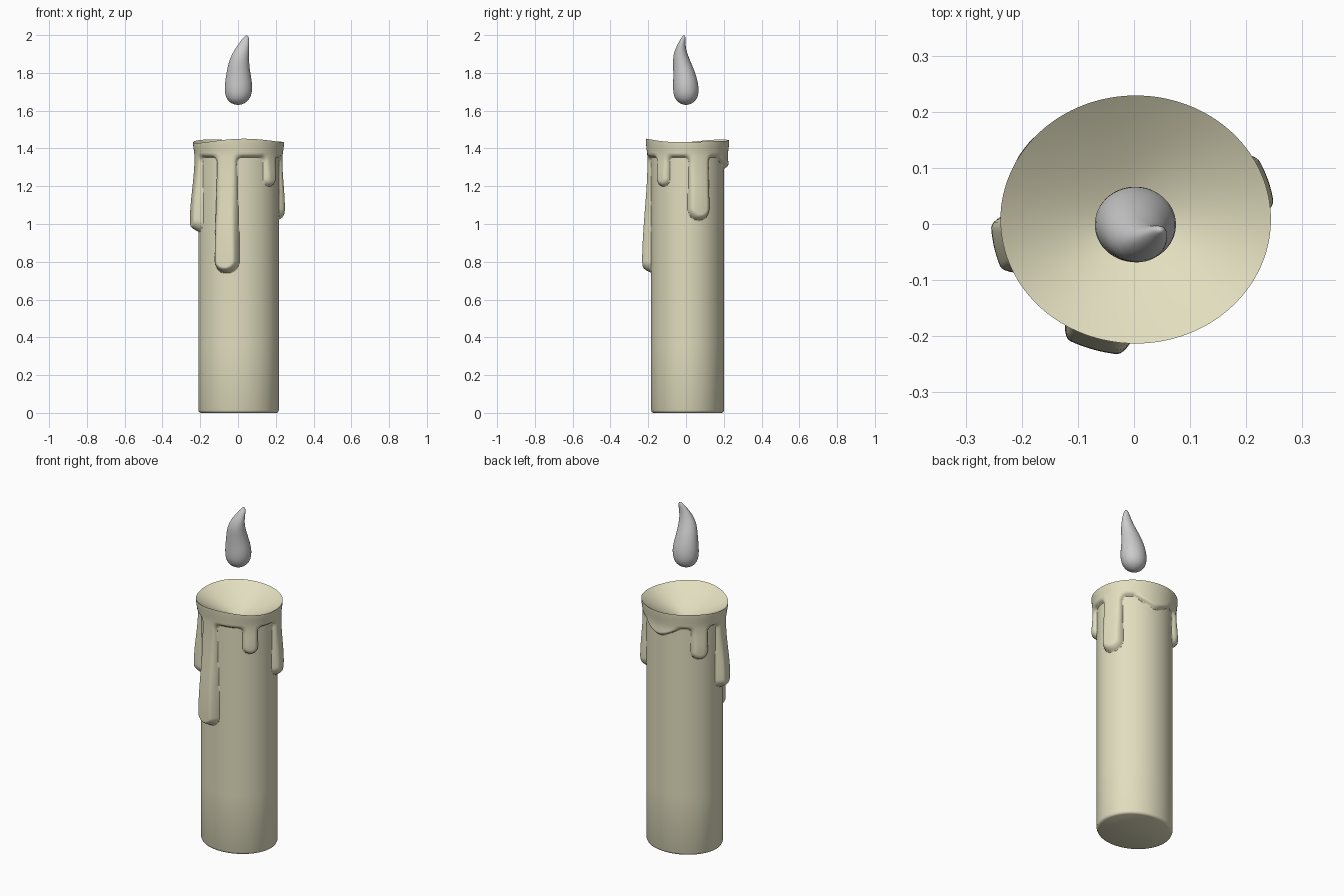
import bpy, bmesh, math
from math import sin, cos, pi, sqrt, radians

if "Cube" in bpy.data.objects:
    bpy.data.objects.remove(bpy.data.objects["Cube"])

WAX_R = 0.205        # mean radius, turns angles into arc lengths
EDGE_Z = 1.355       # underside of the melted collar
RIM_Z = 1.44

# drips: angle, half width at top, half width at bulb, bottom z, extra thickness at bulb
DRIPS = [
    (253, 0.052, 0.064, 0.74, 0.028),
    (-41, 0.040, 0.042, 1.20, 0.006),
    (18, 0.056, 0.062, 1.02, 0.014),
    (145, 0.046, 0.048, 1.17, 0.008),
    (192, 0.052, 0.060, 0.96, 0.024),
    (84, 0.100, 0.060, 1.295, 0.004),
]


def clamp(v):
    return max(0.0, min(1.0, v))


def smooth(v):
    v = clamp(v)
    return v * v * (3 - 2 * v)


def smax(a, b, k=0.035):
    h = max(k - abs(a - b), 0) / k
    return max(a, b) + h * h * k * 0.25


def wax_thickness(a, z):
    """Raised wax: collar joined softly with rounded drips."""
    d = z - EDGE_Z
    extra = 0
    for deg, w_top, w_bot, bottom, bulge in DRIPS:
        s = ((a - radians(deg) + pi) % (2 * pi) - pi) * WAX_R
        end = bottom + w_bot
        t = smooth((EDGE_Z - z) / max(EDGE_Z - end, 0.05))
        w = w_top + (w_bot - w_top) * t
        di = w - math.hypot(s, min(0, z - end))
        d = smax(d, di)
        extra += bulge * t * smooth(di / 0.03)
    if d <= 0:
        return 0
    e = 1 - min(d / 0.022, 1)
    return 0.021 * sqrt(1 - e * e) + extra


def rim_height(a):
    return RIM_Z + 0.008 * cos(2 * a + radians(150)) + 0.004 * sin(3 * a)


def ring_mesh(name, rings, closed_ends, mat=None):
    """Skin a stack of equal rings and close both ends with a fan."""
    bm = bmesh.new()
    rows = [[bm.verts.new(p) for p in r] for r in rings]
    n = len(rows[0])
    for r0, r1 in zip(rows, rows[1:]):
        for i in range(n):
            j = (i + 1) % n
            bm.faces.new((r0[i], r0[j], r1[j], r1[i]))
    lo, hi = (bm.verts.new(p) for p in closed_ends)
    for i in range(n):
        j = (i + 1) % n
        bm.faces.new((lo, rows[0][j], rows[0][i]))
        bm.faces.new((hi, rows[-1][i], rows[-1][j]))
    me = bpy.data.meshes.new(name)
    bm.to_mesh(me)
    bm.free()
    ob = bpy.data.objects.new(name, me)
    bpy.context.collection.objects.link(ob)
    if mat:
        me.materials.append(mat)
    bpy.ops.object.select_all(action='DESELECT')
    ob.select_set(True)
    bpy.context.view_layer.objects.active = ob
    bpy.ops.object.shade_smooth_by_angle(angle=radians(50))
    return ob


# candle body with melted collar, drips and hollow top
N = 300
angles = [2 * pi * i / N for i in range(N)]


def body_point(a, z, offset):
    return (0.003 + (0.213 + offset) * cos(a), 0.008 + (0.193 + offset) * sin(a), z)


rings = [[body_point(a, z, o) for a in angles]
         for z, o in ((0, -0.012), (0.004, -0.004), (0.014, 0), (0.35, 0))]
ROWS = 150
for k in range(ROWS + 1):
    z = 0.70 + (RIM_Z - 0.70) * k / ROWS
    up = smooth((z - 1.36) / (RIM_Z - 1.36))
    rings.append([body_point(a, z + (rim_height(a) - RIM_Z) * up,
                             wax_thickness(a, z) + 0.007 * up) for a in angles])
rim = rings[-1]
DEPTH = 0.11
for f in (0.985, 0.93, 0.85, 0.75, 0.65, 0.55, 0.45, 0.35, 0.25, 0.16, 0.08):
    drop = DEPTH * (1 - f ** 1.4)
    rings.append([(0.004 + (x - 0.004) * f, 0.01 + (y - 0.01) * f,
                   RIM_Z + (z - RIM_Z) * f - drop) for x, y, z in rim])

wax = bpy.data.materials.new("wax")
wax.diffuse_color = (0.76, 0.73, 0.52, 1)
wax.use_nodes = True
wax.node_tree.nodes["Principled BSDF"].inputs["Base Color"].default_value = wax.diffuse_color
ring_mesh("candle_body", rings, ((0.003, 0.008, 0), (0.004, 0.01, RIM_Z - DEPTH)), wax)

# flame: curling teardrop, sections are z, centre x, centre y, radius x, radius y
FLAME = [
    (1.633, 0, 0, 0.022, 0.021), (1.645, 0, 0, 0.045, 0.043),
    (1.665, 0.001, 0, 0.063, 0.060), (1.70, 0.002, 0, 0.074, 0.069),
    (1.75, 0.003, -0.002, 0.072, 0.066), (1.80, 0.002, -0.009, 0.063, 0.058),
    (1.85, 0.004, -0.020, 0.055, 0.049), (1.90, 0.012, -0.031, 0.045, 0.037),
    (1.95, 0.030, -0.025, 0.030, 0.021), (1.98, 0.041, -0.015, 0.018, 0.013),
    (1.995, 0.045, -0.011, 0.009, 0.007),
]
M = 40
flame = ring_mesh("flame", [[(cx + rx * cos(2 * pi * i / M), cy + ry * sin(2 * pi * i / M), z)
                             for i in range(M)] for z, cx, cy, rx, ry in FLAME],
                  ((0, 0, 1.63), (0.046, -0.01, 2.0)))
flame.data.shade_smooth()
sub = flame.modifiers.new("smooth", 'SUBSURF')
sub.levels = sub.render_levels = 1
